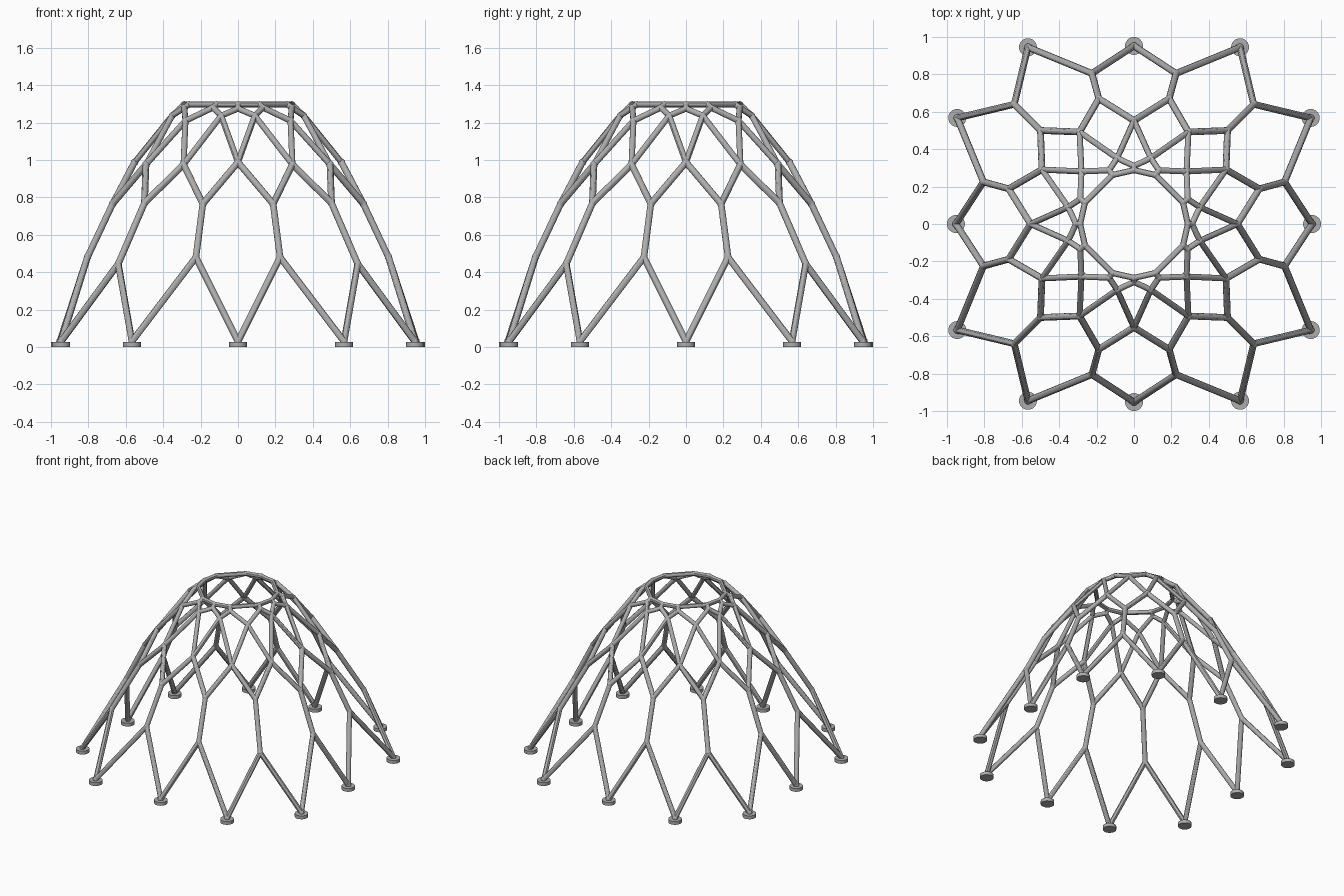
import bpy
from mathutils import Vector

cube = bpy.data.objects.get("Cube")
if cube:
    bpy.data.objects.remove(cube, do_unlink=True)

steel = bpy.data.materials.new("grey steel")
steel.use_nodes = True
grey = (0.42, 0.42, 0.42, 1)
steel.diffuse_color = grey
steel.node_tree.nodes["Principled BSDF"].inputs["Base Color"].default_value = grey


def finish(name):
    ob = bpy.context.object
    ob.name = name
    ob.data.materials.append(steel)
    bpy.ops.object.shade_smooth_by_angle()
    return ob


def tube(name, a, b, r):
    d = b - a
    bpy.ops.mesh.primitive_cylinder_add(vertices=12, radius=r, depth=d.length, location=(a + b) / 2)
    bpy.context.object.rotation_euler = d.to_track_quat('Z', 'Y').to_euler()
    finish(name)


def joint(name, p, r):
    bpy.ops.mesh.primitive_uv_sphere_add(segments=12, ring_count=8, radius=r, location=p)
    finish(name)


def row(quarter):
    """Repeat the three nodes of one quarter around the dome."""
    nodes = []
    for _ in range(4):
        nodes += [Vector(p) for p in quarter]
        quarter = [(y, -x, z) for x, y, z in quarter]
    return nodes


def on_feet(r, z0, x, y, z):
    # nodes in line with the feet
    return row([(0, r, z0), (x, y, z), (y, x, z)])


def between(x, y, z, c, zc):
    # nodes halfway between the feet
    return row([(x, y, z), (c, c, zc), (y, x, z)])


feet = on_feet(0.952, 0.03, 0.567, 0.945, 0.03)
fork = between(0.225, 0.805, 0.48, 0.64, 0.445)
stem = between(0.188, 0.67, 0.766, 0.5, 0.77)
waist = on_feet(0.553, 0.988, 0.291, 0.492, 0.976)
shoulder = between(0.09, 0.352, 1.237, 0.281, 1.21)
collar = on_feet(0.31, 1.275, 0.134, 0.287, 1.28)
crown = on_feet(0.288, 1.297, 0.115, 0.262, 1.297)

LOW, HIGH = 0.018, 0.016
for i in range(12):
    n = (i + 1) % 12
    # lower frame
    for k in (i, n):
        tube("leg", feet[k], fork[i], LOW)
        tube("lower_brace", stem[i], waist[k], LOW)
        tube("upper_brace", waist[k], shoulder[i], HIGH)
        tube("collar_brace", shoulder[i], collar[k], HIGH)
    tube("stem", fork[i], stem[i], LOW)
    # top ring
    tube("collar_stub", collar[i], crown[i], HIGH)
    tube("crown_ring", crown[i], crown[n], HIGH)
    # rounded joints
    for nodes in (feet, fork, stem, waist):
        joint("lower_joint", nodes[i], LOW + 0.002)
    for nodes in (shoulder, collar, crown):
        joint("upper_joint", nodes[i], HIGH + 0.002)
    # foot pad
    bpy.ops.mesh.primitive_cylinder_add(vertices=24, radius=0.048, depth=0.026,
                                        location=(feet[i].x, feet[i].y, 0.013))
    finish("foot_pad")
